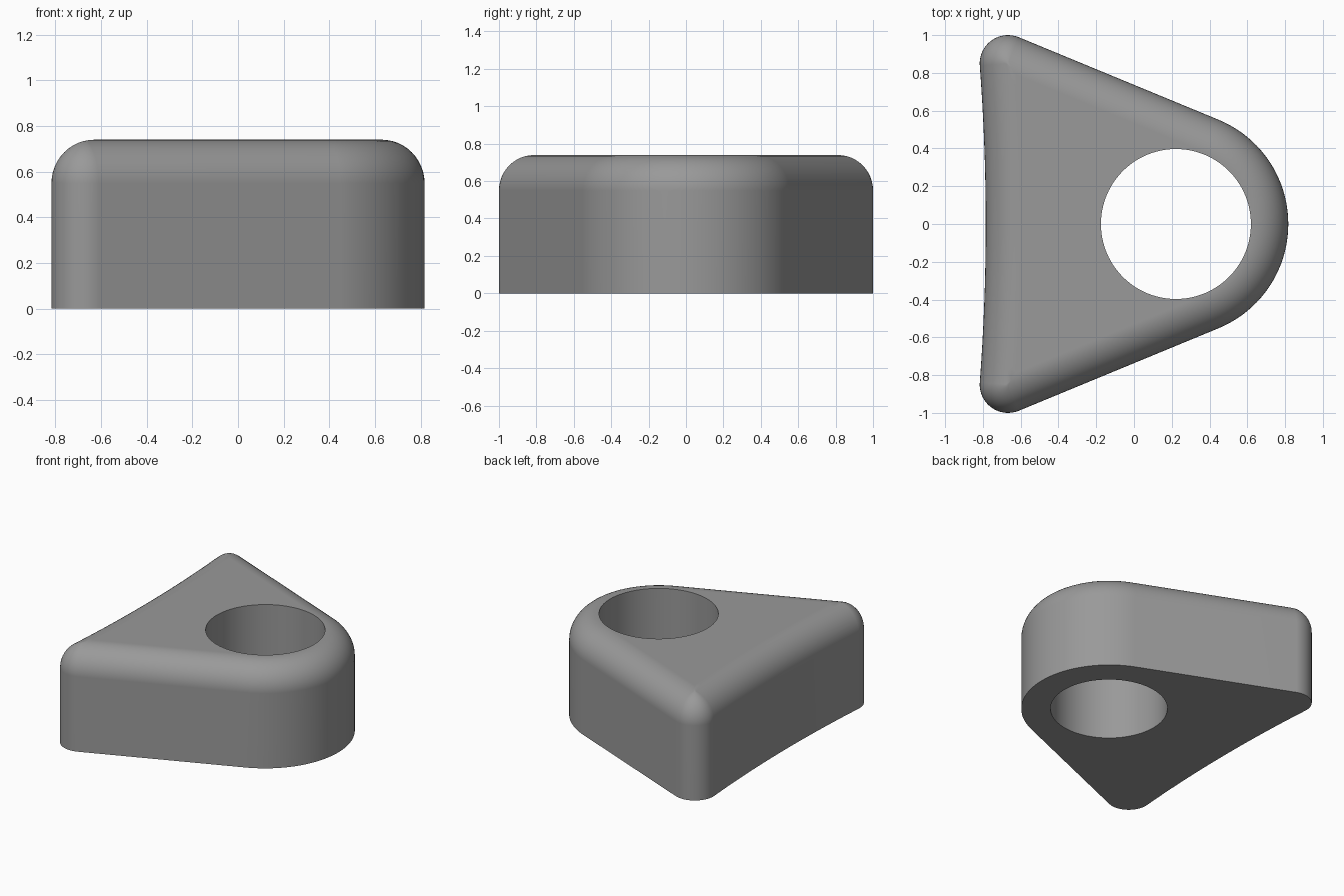
import bpy, bmesh, math
from mathutils import Vector

if "Cube" in bpy.data.objects:
    bpy.data.objects.remove(bpy.data.objects["Cube"])

HEIGHT, FILLET = 0.74, 0.19
NOSE, NOSE_R = Vector((0.22, 0)), 0.597        # large rounded end
TIP, TIP_R = Vector((-0.667, 0.85)), 0.15      # small rounded corner (mirrored)
HOLE_R = 0.397
BACK_X = -0.785                                # middle of the hollow back

# Back arc tangent to both small corners
gap = TIP.x - BACK_X
back_r = (TIP.y ** 2 + gap ** 2 - TIP_R ** 2) / (2 * (TIP_R - gap))
back_c = Vector((BACK_X - back_r, 0))

# Angles where the straight side and the back arc touch the corner
span = TIP - NOSE
a_side = math.atan2(span.y, span.x) - math.acos((NOSE_R - TIP_R) / span.length)
to_back = back_c - TIP
a_back = math.atan2(to_back.y, to_back.x) % (2 * math.pi)


def polar(a, r):
    return Vector((math.cos(a), math.sin(a))) * r


def outline(d):
    """Closed outline, moved inward by d."""
    half = [NOSE + polar(a_side * i / 20, NOSE_R - d) for i in range(21)]
    mid, spread = (a_side + a_back) / 2, (a_back - a_side) / 2
    for i in range(17):
        if d < TIP_R:
            half.append(TIP + polar(a_side + (a_back - a_side) * i / 16, TIP_R - d))
        else:
            half.append(TIP - polar(mid, (d - TIP_R) / math.cos(spread)))
    y_end = half[-1].y
    for i in range(1, 13):
        y = y_end * (1 - i / 12)
        half.append(Vector((back_c.x + math.sqrt((back_r + d) ** 2 - y * y), y)))
    return half + [Vector((p.x, -p.y)) for p in reversed(half[1:-1])]


# Body: straight wall, then a quarter-round edge, then the flat top
levels = [(0, 0)]
for i in range(13):
    a = math.pi / 2 * i / 12
    levels.append((FILLET * (1 - math.cos(a)), HEIGHT - FILLET + FILLET * math.sin(a)))
bm = bmesh.new()
rings = [[bm.verts.new((p.x, p.y, z)) for p in outline(d)] for d, z in levels]
n = len(rings[0])
for lo, hi in zip(rings, rings[1:]):
    for i in range(n):
        j = (i + 1) % n
        bm.faces.new((lo[i], lo[j], hi[j], hi[i]))
bm.faces.new(rings[0][::-1])
bm.faces.new(rings[-1])
bmesh.ops.remove_doubles(bm, verts=bm.verts, dist=1e-5)
bmesh.ops.recalc_face_normals(bm, faces=bm.faces)
mesh = bpy.data.meshes.new("body")
bm.to_mesh(mesh)
bm.free()
body = bpy.data.objects.new("body", mesh)
bpy.context.collection.objects.link(body)

grey = bpy.data.materials.new("grey")
grey.diffuse_color = (0.32, 0.32, 0.32, 1)
grey.use_nodes = True
grey.node_tree.nodes["Principled BSDF"].inputs["Base Color"].default_value = grey.diffuse_color
mesh.materials.append(grey)

# Round through hole
bpy.ops.mesh.primitive_cylinder_add(vertices=96, radius=HOLE_R, depth=2,
                                    location=(NOSE.x + 0.002, 0, HEIGHT / 2))
cutter = bpy.context.object
cutter.name = "hole_cutter"
cutter.hide_render = True
cutter.data.materials.append(grey)
cut = body.modifiers.new("hole", 'BOOLEAN')
cut.operation = 'DIFFERENCE'
cut.solver = 'EXACT'
cut.object = cutter
bpy.ops.object.select_all(action='DESELECT')
body.select_set(True)
bpy.context.view_layer.objects.active = body
bpy.ops.object.modifier_apply(modifier=cut.name)
bpy.data.objects.remove(cutter)

# Smooth shading with crisp edges at the hole and base
bpy.ops.object.shade_smooth_by_angle(angle=math.radians(35))
body.modifiers.new("even_shading", 'WEIGHTED_NORMAL').keep_sharp = True
